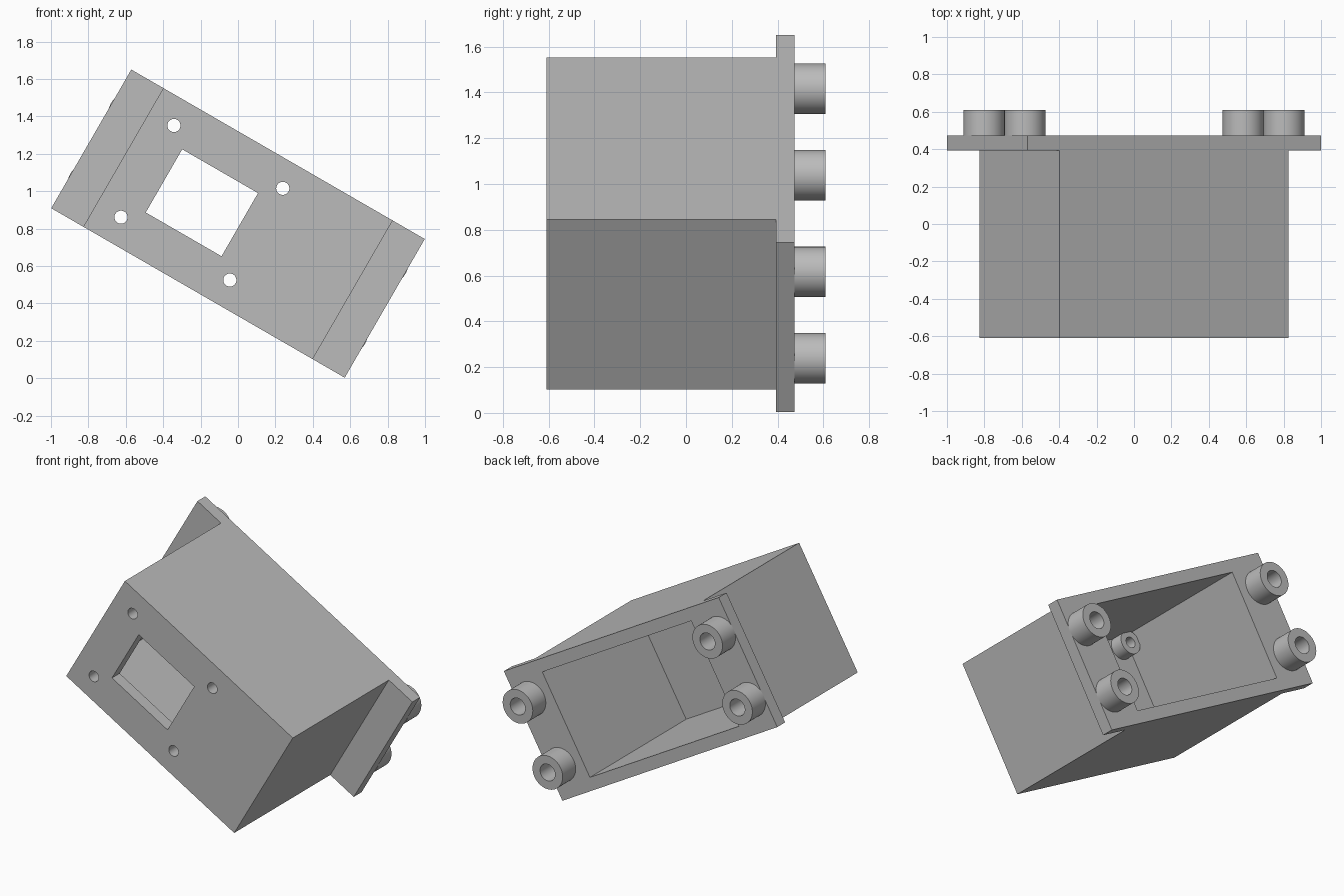
import bpy
import bmesh
from math import radians
from mathutils import Matrix, Vector

if "Cube" in bpy.data.objects:
    bpy.data.objects.remove(bpy.data.objects["Cube"])

# Tilt of the whole housing about the depth axis
TILT = Matrix.Translation((0, 0, 0.827)) @ Matrix.Rotation(radians(30), 4, "Y")

BODY, FLANGE, HALF_HEIGHT = 0.708, 0.906, 0.428
FRONT, STEP, BACK, END = -0.61, 0.392, 0.474, 0.61
WALL = 0.08
HOLE_MID = -0.223

grey = bpy.data.materials.new("light grey")
grey.use_nodes = True
colour = (0.5, 0.5, 0.5, 1)
grey.diffuse_color = colour
grey.node_tree.nodes["Principled BSDF"].inputs["Base Color"].default_value = colour


def finish(name, bm):
    bmesh.ops.recalc_face_normals(bm, faces=bm.faces)
    mesh = bpy.data.meshes.new(name)
    bm.to_mesh(mesh)
    bm.free()
    mesh.materials.append(grey)
    obj = bpy.data.objects.new(name, mesh)
    bpy.context.collection.objects.link(obj)
    return obj


def extrude_outline(name, points, direction):
    bm = bmesh.new()
    face = bm.faces.new([bm.verts.new(p) for p in points])
    new = bmesh.ops.extrude_face_region(bm, geom=[face])["geom"]
    verts = [v for v in new if isinstance(v, bmesh.types.BMVert)]
    bmesh.ops.translate(bm, verts=verts, vec=Vector(direction))
    return finish(name, bm)


def box(name, x0, x1, y0, y1, half_z):
    outline = [(x0, y0, -half_z), (x1, y0, -half_z), (x1, y1, -half_z), (x0, y1, -half_z)]
    return extrude_outline(name, outline, (0, 0, 2 * half_z))


def circle(x, y, z, radius, sides=48):
    spoke = Vector((radius, 0, 0))
    return [Vector((x, y, z)) + Matrix.Rotation(radians(360 * i / sides), 3, "Y") @ spoke
            for i in range(sides)]


def tube(name, x, z, outer, inner, y0, y1):
    # Closed ring section swept round the depth axis
    bm = bmesh.new()
    section = [(outer, y0), (outer, y1), (inner, y1), (inner, y0)]
    rings = [[bm.verts.new(p) for p in circle(x, y, z, r)] for r, y in section]
    for k, a in enumerate(rings):
        b = rings[(k + 1) % len(rings)]
        for i in range(len(a)):
            j = (i + 1) % len(a)
            bm.faces.new((a[i], a[j], b[j], b[i]))
    return finish(name, bm)


def cut(target, cutter):
    cutter.hide_render = True
    mod = target.modifiers.new("cut", "BOOLEAN")
    mod.operation, mod.solver, mod.object = "DIFFERENCE", "EXACT", cutter
    bpy.context.view_layer.update()
    graph = bpy.context.evaluated_depsgraph_get()
    mesh = bpy.data.meshes.new_from_object(target.evaluated_get(graph))
    target.modifiers.clear()
    target.data = mesh
    bpy.data.objects.remove(cutter)


# Housing with mounting flange, from one stepped outline
half = [(BODY, FRONT), (BODY, STEP), (FLANGE, STEP), (FLANGE, BACK)]
outline = half + [(-x, y) for x, y in reversed(half)]
housing = extrude_outline("housing", [(x, y, -HALF_HEIGHT) for x, y in outline],
                          (0, 0, 2 * HALF_HEIGHT))

# Hollow interior, open at the back
floor = FRONT + WALL
cut(housing, box("cavity_cutter", WALL - BODY, BODY - WALL, floor, 1, HALF_HEIGHT - WALL))

# Front window
cut(housing, box("window_cutter", HOLE_MID - 0.234, HOLE_MID + 0.234, -1, 0, 0.195))

parts = [housing]
signs = [(sx, sz) for sx in (-1, 1) for sz in (-1, 1)]
for n, (sx, sz) in enumerate(signs, 1):
    # Screw holes through the front plate, with standoffs inside
    x, z = HOLE_MID + sx * 0.336, sz * 0.283
    cut(housing, extrude_outline("hole_cutter", circle(x, -0.8, z, 0.035), (0, 0.6, 0)))
    parts.append(tube(f"inner_standoff_{n}", x, z, 0.075, 0.035, floor, floor + 0.09))
    # Bosses on the back of the flange
    parts.append(tube(f"flange_boss_{n}", sx * 0.8, sz * 0.218, 0.11, 0.055, BACK, END))

bpy.ops.object.select_all(action="DESELECT")
for part in parts:
    part.data.transform(TILT)
    part.select_set(True)
bpy.context.view_layer.objects.active = housing
bpy.ops.object.shade_smooth_by_angle(angle=radians(30))
